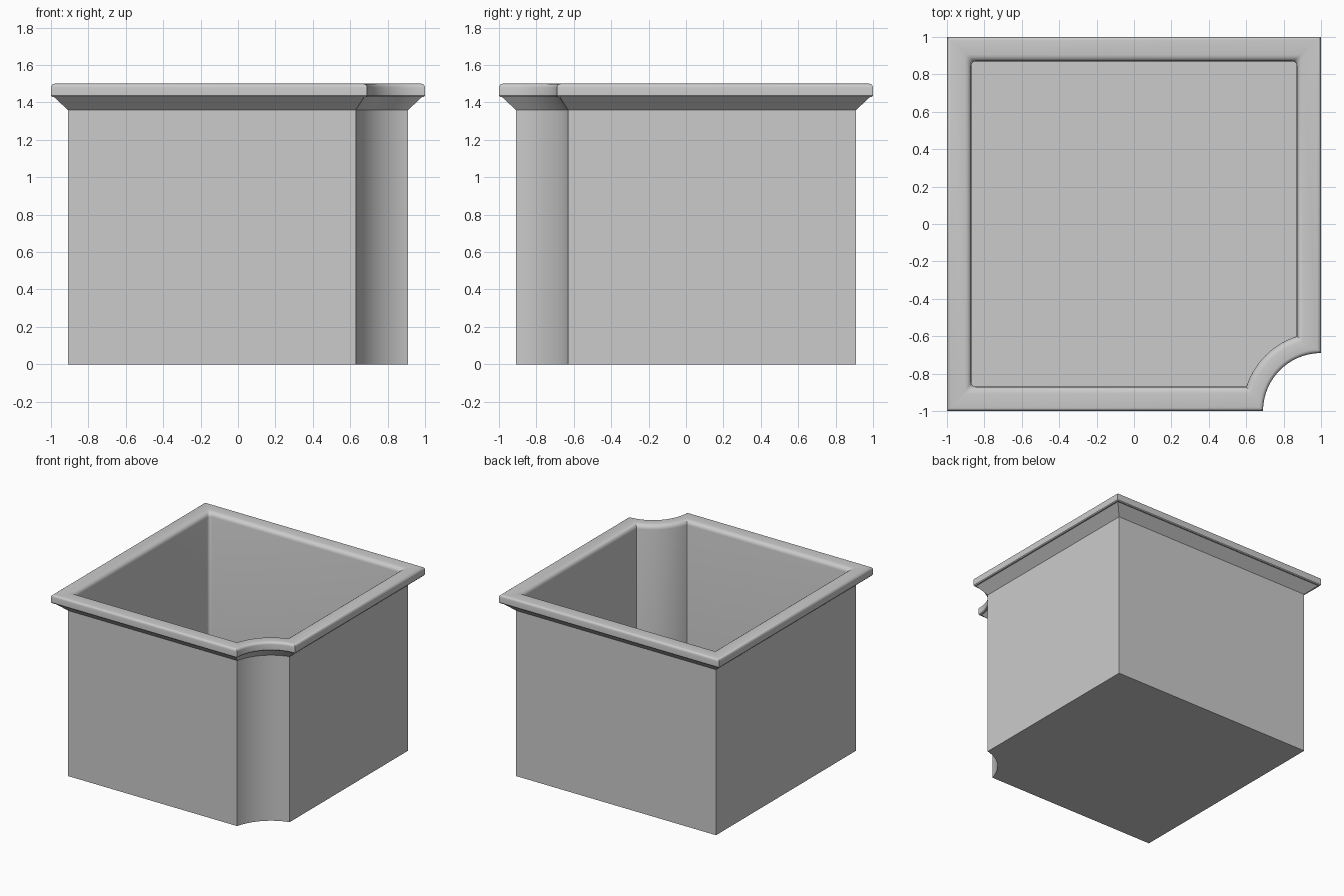
import bpy
import bmesh
import math

cube = bpy.data.objects.get("Cube")
if cube:
    bpy.data.objects.remove(cube, do_unlink=True)

ARC_STEPS = 24
FILLET_STEPS = 4


def outline(half, radius, fillet):
    """Square outline with a concave arc at the front left corner."""
    points = []
    # scooped corner, its arc centred on the corner of the rim
    start = math.asin((1 - half) / radius)
    sweep = math.pi / 2 - 2 * start
    for i in range(ARC_STEPS + 1):
        a = math.pi + start * -1 - sweep * i / ARC_STEPS
        points.append((1 + radius * math.cos(a), -1 + radius * math.sin(a)))
    # the other three corners
    for sx, sy, turn in ((1, 1, 0), (-1, 1, 1), (-1, -1, 2)):
        c = half - fillet
        for i in range(FILLET_STEPS + 1):
            a = math.pi / 2 * (turn + i / FILLET_STEPS)
            points.append((sx * c + fillet * math.cos(a),
                           sy * c + fillet * math.sin(a)))
    return points


# wall section from the outside base over the rim to the inside floor:
# half width, scoop radius, corner fillet, height
section = [(0.91, 0.381, 0, 0), (0.91, 0.381, 0, 1.36),
           (0.985, 0.325, 0, 1.43), (0.995, 0.315, 0, 1.43), (1, 0.31, 0, 1.437)]


def round_edge(half, radius, fillet_from, fillet_to, size, angles):
    """Quarter round on the rim, about the given centre line."""
    for i in range(5):
        t = i / 4
        a = math.radians(angles[0] + (angles[1] - angles[0]) * t)
        d = size * math.cos(a)
        section.append((half + d, radius - d,
                        fillet_from + (fillet_to - fillet_from) * t,
                        1.5 - size + size * math.sin(a)))


round_edge(0.98, 0.33, 0, 0, 0.02, (0, 90))
round_edge(0.905, 0.385, 0.01, 0.025, 0.035, (90, 180))
section.append((0.87, 0.42, 0.025, 0.04))

# planter shell
bm = bmesh.new()
rings = [[bm.verts.new((x, y, z)) for x, y in outline(h, r, f)]
         for h, r, f, z in section]
count = len(rings[0])
for low, high in zip(rings, rings[1:]):
    for i in range(count):
        j = (i + 1) % count
        bm.faces.new((low[i], low[j], high[j], high[i]))
bm.faces.new(rings[0])
bm.faces.new(rings[-1])
bmesh.ops.remove_doubles(bm, verts=bm.verts, dist=0.0002)
bmesh.ops.recalc_face_normals(bm, faces=bm.faces)
mesh = bpy.data.meshes.new("planter_box")
bm.to_mesh(mesh)
bm.free()

planter = bpy.data.objects.new("planter_box", mesh)
bpy.context.collection.objects.link(planter)

# plain grey
grey = bpy.data.materials.new("light_grey")
grey.use_nodes = True
colour = (0.6, 0.6, 0.6, 1)
grey.diffuse_color = colour
grey.node_tree.nodes["Principled BSDF"].inputs["Base Color"].default_value = colour
mesh.materials.append(grey)

bpy.ops.object.select_all(action="DESELECT")
planter.select_set(True)
bpy.context.view_layer.objects.active = planter
bpy.ops.object.shade_smooth_by_angle(angle=math.radians(35))
